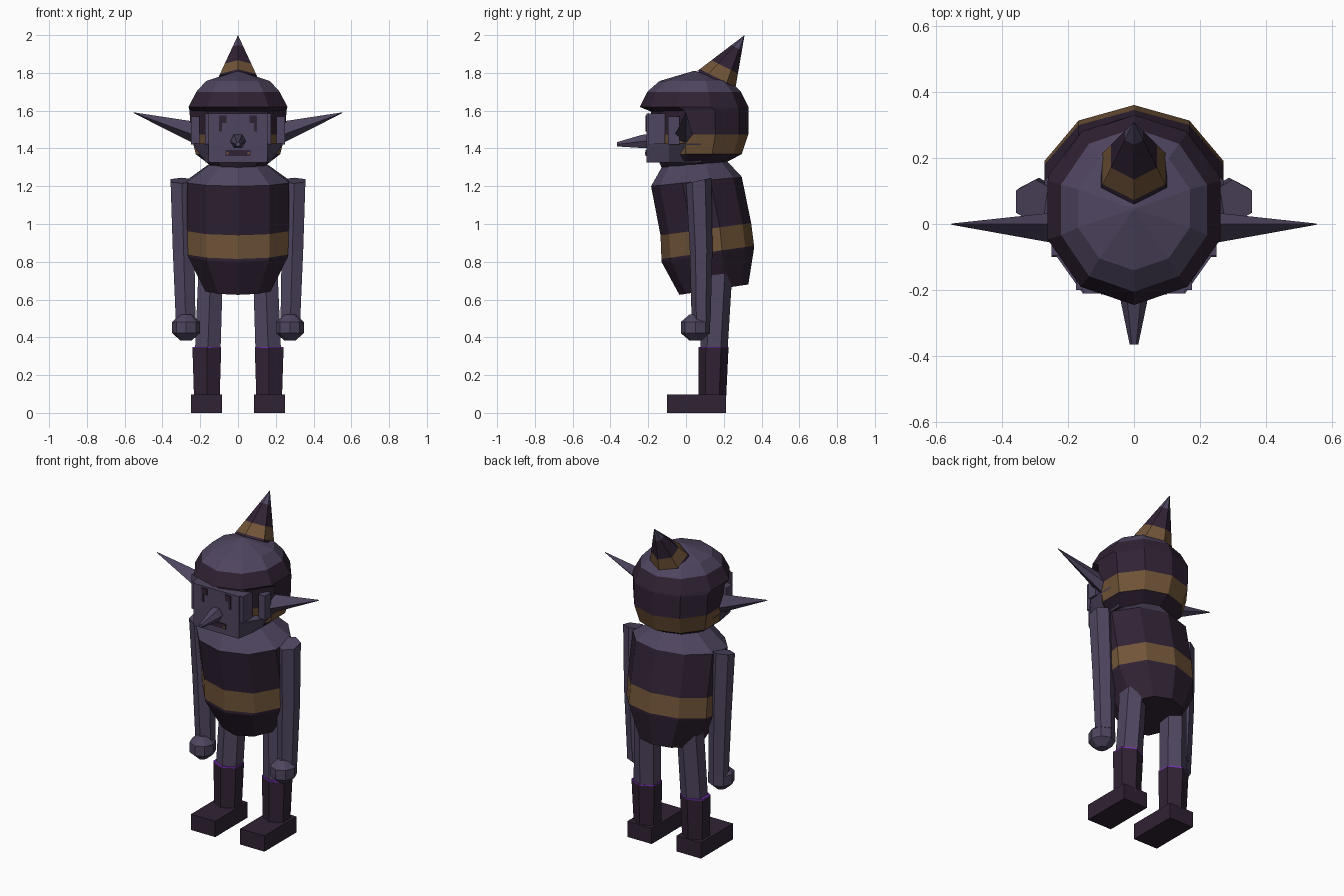
import bpy
import bmesh
from math import sin, cos, tau
from mathutils import Vector

cube = bpy.data.objects.get("Cube")
if cube:
    bpy.data.objects.remove(cube, do_unlink=True)


def material(name, rgb):
    m = bpy.data.materials.new(name)
    m.use_nodes = True
    m.diffuse_color = (*rgb, 1)
    bsdf = next(n for n in m.node_tree.nodes if n.type == 'BSDF_PRINCIPLED')
    bsdf.inputs["Base Color"].default_value = (*rgb, 1)
    bsdf.inputs["Roughness"].default_value = 0.9
    return m


MATS = [material("dusky skin", (0.078, 0.060, 0.116)),
        material("dark plum cloth", (0.030, 0.016, 0.034)),
        material("brown band", (0.165, 0.090, 0.040)),
        material("bright violet trim", (0.20, 0.03, 0.48))]
SKIN, DARK, BROWN, VIOLET = range(4)


def skin_rings(name, rings, colours):
    """Join equal-sized rings of points into a closed solid, one colour per band."""
    bm = bmesh.new()
    loops = [[bm.verts.new(p) for p in r] for r in rings]
    n = len(loops[0])
    for k, (a, b) in enumerate(zip(loops, loops[1:])):
        for i in range(n):
            j = (i + 1) % n
            bm.faces.new((a[i], a[j], b[j], b[i])).material_index = colours[k]
    bm.faces.new(loops[0]).material_index = colours[0]
    bm.faces.new(loops[-1]).material_index = colours[-1]
    bmesh.ops.recalc_face_normals(bm, faces=bm.faces)
    me = bpy.data.meshes.new(name)
    bm.to_mesh(me)
    bm.free()
    for m in MATS:
        me.materials.append(m)
    ob = bpy.data.objects.new(name, me)
    bpy.context.collection.objects.link(ob)
    return ob


def ring(yf, zf, yb, zb, rx, cx=0, n=10):
    """Ring tilted from a front point (yf, zf) to a back point (yb, zb)."""
    pts = []
    for i in range(n):
        a = tau * (i / n + 0.25)
        t = (1 + sin(a)) / 2
        pts.append(Vector((cx + rx * cos(a), yf + (yb - yf) * t, zf + (zb - zf) * t)))
    return pts


def box(name, x, y, z, colour):
    rings = [[Vector((x[i], y[j], h)) for i, j in ((0, 0), (1, 0), (1, 1), (0, 1))] for h in z]
    return skin_rings(name, rings, [colour])


# Tunic with sloping shoulders and a brown belt band
skin_rings("torso", [
    ring(-0.035, 0.625, 0.33, 0.68, 0.18),
    ring(-0.13, 0.80, 0.36, 0.87, 0.28),
    ring(-0.13, 0.815, 0.36, 0.885, 0.285),
    ring(-0.135, 0.94, 0.345, 1.005, 0.285),
    ring(-0.185, 1.20, 0.295, 1.25, 0.285),
    ring(-0.12, 1.315, 0.22, 1.33, 0.15)],
    [DARK, DARK, BROWN, DARK, SKIN])

# Head: hood with a brown nape band and a bare crown
skin_rings("hooded_head", [
    ring(-0.13, 1.30, 0.20, 1.32, 0.15),
    ring(-0.16, 1.37, 0.295, 1.37, 0.235),
    ring(-0.175, 1.475, 0.33, 1.475, 0.262),
    ring(-0.185, 1.595, 0.33, 1.61, 0.27),
    ring(-0.245, 1.62, 0.33, 1.62, 0.275),
    ring(-0.205, 1.70, 0.29, 1.70, 0.232),
    ring(-0.14, 1.757, 0.235, 1.757, 0.178),
    ring(0.04, 1.81, 0.05, 1.81, 0.005)],
    [DARK, BROWN, DARK, DARK, DARK, SKIN, SKIN])

# Pointed topknot leaning backwards
tip = Vector((0, 0.31, 2.0))
base = ring(0.06, 1.81, 0.26, 1.71, 0.115, n=6)
skin_rings("topknot", [[p.lerp(tip, t) for p in base] for t in (0, 0.05, 0.3, 0.72, 0.99)],
           [DARK, BROWN, DARK, SKIN])


# Jaw, tapering to the chin
def jaw_ring(w, s, z):
    half = [(w, -0.21), (w + s, -0.09), (w + s, 0.08)]
    return [Vector((x, y, z)) for x, y in half] + [Vector((-x, y, z)) for x, y in reversed(half)]


skin_rings("jaw", [jaw_ring(0.15, 0.02, 1.325), jaw_ring(0.155, 0.085, 1.425)], [SKIN])

# Face mask with painted eyes and mouth
box("face", (-0.155, 0.155), (-0.21, -0.1), (1.33, 1.585), SKIN)
box("mouth", (-0.065, 0.065), (-0.214, -0.208), (1.36, 1.392), DARK)

# Long nose
nose = []
for y, z, r in ((-0.2, 1.44, 0.042), (-0.235, 1.437, 0.04), (-0.365, 1.422, 0.013)):
    nose.append([Vector((r * cos(tau * i / 6), y, z + r * sin(tau * i / 6))) for i in range(6)])
skin_rings("nose", nose, [SKIN, SKIN])

# Paired parts
for side, s in (("left", 1), ("right", -1)):
    def span(a, b):
        return sorted((s * a, s * b))

    box(side + "_eye", span(0.06, 0.10), (-0.214, -0.208), (1.535, 1.575), DARK)
    box(side + "_eye_corner", span(0.085, 0.10), (-0.214, -0.208), (1.49, 1.535), DARK)
    box(side + "_tooth", span(0.05, 0.062), (-0.217, -0.212), (1.368, 1.38), BROWN)
    box(side + "_cheek", span(0.205, 0.25), (-0.095, -0.035), (1.42, 1.57), SKIN)
    box(side + "_temple", span(0.15, 0.175), (-0.2, -0.11), (1.42, 1.585), SKIN)

    # Ear: a long four-sided spike
    root = [Vector((s * x, y, z)) for x, y, z in
            ((0.23, -0.06, 1.47), (0.25, 0.0, 1.545), (0.24, 0.035, 1.47), (0.18, 0.0, 1.40))]
    ear_tip = Vector((s * 0.565, 0, 1.593))
    skin_rings(side + "_ear", [root, [p.lerp(ear_tip, 0.96) for p in root]], [SKIN])

    # Arm and round fist
    skin_rings(side + "_arm", [
        ring(0.03, 0.48, 0.13, 0.48, 0.06, s * 0.277, 6),
        ring(0.02, 0.86, 0.14, 0.86, 0.066, s * 0.288, 6),
        ring(0.0, 1.215, 0.135, 1.245, 0.068, s * 0.298, 6)], [SKIN, SKIN])
    skin_rings(side + "_hand", [
        ring(0.05 - r, 0.452 + h, 0.05 + r, 0.452 + h, r * 0.95, s * 0.275, 8)
        for h, r in ((-0.07, 0.03), (-0.03, 0.077), (0.03, 0.077), (0.07, 0.03))], [SKIN] * 3)

    # Leg, violet trim, boot and foot
    skin_rings(side + "_leg", [
        ring(0.075, 0.33, 0.22, 0.33, 0.078, s * 0.16, 6),
        ring(0.085, 0.74, 0.245, 0.74, 0.075, s * 0.145, 6)], [SKIN])
    skin_rings(side + "_boot", [
        ring(0.065, 0.07, 0.212, 0.07, 0.078, s * 0.165, 6),
        ring(0.065, 0.343, 0.225, 0.343, 0.088, s * 0.165, 6),
        ring(0.065, 0.35, 0.225, 0.35, 0.088, s * 0.165, 6)], [DARK, VIOLET])
    box(side + "_foot", span(0.085, 0.25), (-0.1, 0.212), (0, 0.097), DARK)
